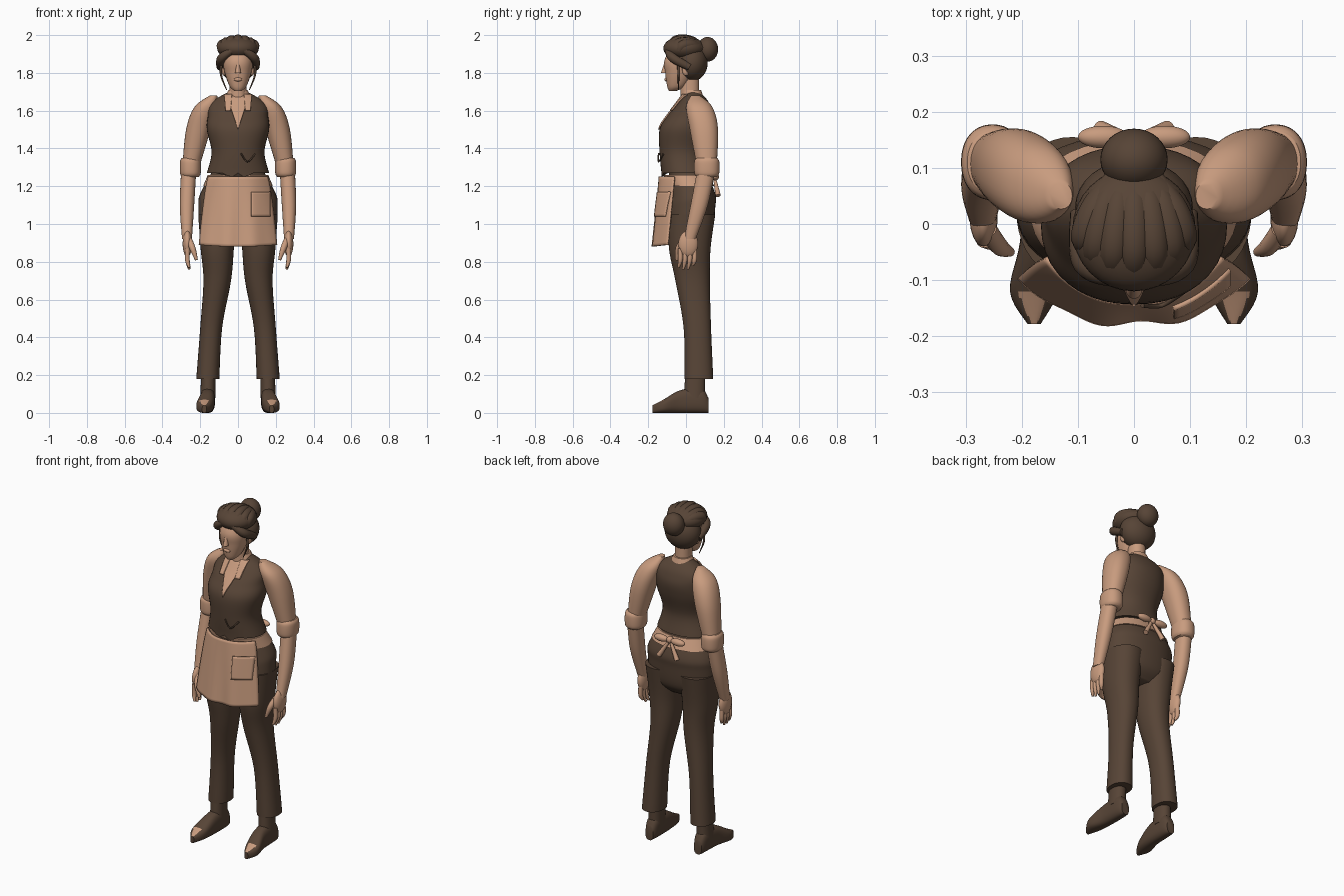
import bpy, bmesh, math
from mathutils import Vector
from mathutils.bvhtree import BVHTree

cube = bpy.data.objects.get("Cube")
if cube:
    bpy.data.objects.remove(cube)


def make_material(name, colour):
    mat = bpy.data.materials.new(name)
    mat.use_nodes = True
    mat.diffuse_color = (*colour, 1)
    mat.node_tree.nodes["Principled BSDF"].inputs["Base Color"].default_value = (*colour, 1)
    return mat


BROWN = make_material("dark brown", (0.095, 0.058, 0.037))
TAN = make_material("warm tan", (0.58, 0.33, 0.21))


def add_object(name, data, mat):
    data.materials.append(mat)
    obj = bpy.data.objects.new(name, data)
    bpy.context.collection.objects.link(obj)
    return obj


def finish(name, mat, bm):
    """Turn a bmesh into a smooth object that keeps its sharp edges."""
    bmesh.ops.recalc_face_normals(bm, faces=bm.faces)
    for face in bm.faces:
        face.smooth = True
    for edge in bm.edges:
        edge.smooth = edge.calc_face_angle(0) < 0.9
    mesh = bpy.data.meshes.new(name)
    bm.to_mesh(mesh)
    bm.free()
    return add_object(name, mesh, mat)


def spline(rows, steps):
    """Smooth interpolation through equally long rows."""
    dense = []
    last = len(rows) - 1
    for i in range(last):
        before, start, end, after = rows[max(i - 1, 0)], rows[i], rows[i + 1], rows[min(i + 2, last)]
        for step in range(steps):
            t = step / steps
            ease = t * t * (3 - 2 * t)
            leave, arrive = t * (1 - t) ** 2 / 2, t * t * (t - 1) / 2
            dense.append([b + (c - b) * ease + (c - a) * leave + (d - b) * arrive
                          for a, b, c, d in zip(before, start, end, after)])
    return dense + [list(rows[-1])]


def grid_faces(bm, rows, closed):
    for low, high in zip(rows, rows[1:]):
        for k in range(len(low) - (not closed)):
            n = (k + 1) % len(low)
            bm.faces.new((low[k], low[n], high[n], high[k]))


def loft(name, mat, rows, place, square=2.2, sides=40, steps=6):
    """Rows hold position along the axis, centre and radius on both cross axes."""
    bm = bmesh.new()
    rings = []
    for along, centre_a, centre_b, radius_a, radius_b in spline(rows, steps):
        ring = []
        for k in range(sides):
            wave = [f(math.tau * k / sides) for f in (math.cos, math.sin)]
            c, s = (math.copysign(abs(w) ** (2 / square), w) for w in wave)
            ring.append(bm.verts.new(place(centre_a + radius_a * c, centre_b + radius_b * s, along)))
        rings.append(ring)
    grid_faces(bm, rings, True)
    bm.faces.new(rings[0])
    bm.faces.new(rings[-1])
    return finish(name, mat, bm)


def body(name, mat, rows):
    """Upright loft on the middle line: height, half width, front, back."""
    full = [(z, 0, (front + back) / 2, width, (back - front) / 2) for z, width, front, back in rows]
    return loft(name, mat, full, lambda x, y, z: (x, y, z))


def limb(name, mat, side, depth, rows):
    """Upright loft on one side: height, centre x, centre y, radius; depth widens it in y."""
    full = [(z, x, y, radius, radius * depth) for z, x, y, radius in rows]
    return loft(name, mat, full, lambda x, y, z: (side * x, y, z))


def sheet(name, mat, shape, columns, rows, thickness):
    """Thin cloth from a function of u and v, both running from zero to one."""
    bm = bmesh.new()
    grid = [[bm.verts.new(shape(i / columns, j / rows)) for i in range(columns + 1)] for j in range(rows + 1)]
    grid_faces(bm, grid, False)
    bmesh.ops.remove_doubles(bm, verts=bm.verts, dist=0.0001)
    obj = finish(name, mat, bm)
    solid = obj.modifiers.new("thickness", "SOLIDIFY")
    solid.thickness, solid.offset = thickness, 0
    return obj


def plate(name, mat, target, x, top, bottom, wide, narrow, gap):
    """Tapered patch pressed onto the front of another part."""
    mesh = target.data
    tree = BVHTree.FromPolygons([v.co for v in mesh.vertices], [p.vertices for p in mesh.polygons])

    def shape(u, v):
        across = x + (2 * u - 1) * (wide + (narrow - wide) * v)
        z = top + (bottom - top) * v
        hit = tree.ray_cast(Vector((across, -1, z)), Vector((0, 1, 0)))[0]
        return (across, (hit.y if hit else 0) - gap, z)

    return sheet(name, mat, shape, 10, 10, 0.009)


def ball(name, mat, centre, radii):
    bm = bmesh.new()
    bmesh.ops.create_uvsphere(bm, u_segments=32, v_segments=20, radius=1)
    bmesh.ops.scale(bm, vec=radii, verts=bm.verts)
    bmesh.ops.translate(bm, vec=centre, verts=bm.verts)
    return finish(name, mat, bm)


def tube(name, mat, side, radius, taper, points):
    """Tapered round strand through a few points."""
    curve = bpy.data.curves.new(name, "CURVE")
    curve.dimensions, curve.bevel_depth, curve.bevel_resolution = "3D", radius, 4
    curve.use_fill_caps = True
    path = curve.splines.new("POLY")
    dense = spline([(*point, scale) for point, scale in zip(points, taper)], 8)
    path.points.add(len(dense) - 1)
    for point, (x, y, z, scale) in zip(path.points, dense):
        point.co, point.radius = (side * x, y, z, 1), scale
    path.use_smooth = True
    return add_object(name, curve, mat)


# Vest with two points along its front hem
vest = body("vest", BROWN, [
    (1.27, 0.165, -0.13, 0.12), (1.38, 0.14, -0.14, 0.1), (1.5, 0.165, -0.14, 0.13),
    (1.57, 0.16, -0.1, 0.14), (1.62, 0.155, -0.06, 0.13), (1.66, 0.12, -0.03, 0.11), (1.7, 0.05, 0, 0.07)])
for vert in vest.data.vertices:
    if vert.co.z < 1.28 and vert.co.y < 0:
        vert.co.z -= max(0, 0.03 - abs(abs(vert.co.x) - 0.04))

# Hips, neck and collar
body("trouser_hips", BROWN, [
    (0.91, 0.14, -0.05, 0.09), (0.97, 0.2, -0.1, 0.14), (1.09, 0.21, -0.1, 0.155),
    (1.16, 0.2, -0.09, 0.155), (1.29, 0.13, -0.09, 0.1)])
body("neck", TAN, [(1.62, 0.06, -0.03, 0.07), (1.68, 0.045, -0.03, 0.07), (1.8, 0.045, -0.03, 0.07)])
body("shirt_collar", TAN, [(1.65, 0.08, -0.03, 0.1), (1.71, 0.05, -0.02, 0.08)])
plate("open_shirt_front", TAN, vest, 0, 1.68, 1.5, 0.06, 0, 0.003)


# Apron with pocket, waistband and bow knot
def apron_shape(u, v):
    s = 2 * u - 1
    fold = 0.006 * v * math.sin(9 * s + 1) * (1 - s * s)
    drape = 0.08 * abs(s) ** 2.5 - 0.14 - 0.035 * v
    return (s * (0.155 + 0.05 * v ** 0.7), drape + fold, 1.25 - v * (0.37 - 0.01 * s * s))


apron = sheet("apron", TAN, apron_shape, 36, 24, 0.009)
plate("apron_pocket", TAN, apron, 0.12, 1.17, 1.04, 0.05, 0.05, 0.01)
body("apron_waistband", TAN, [(1.2, 0.185, -0.1, 0.15), (1.26, 0.16, -0.12, 0.12)])
ball("bow_knot", TAN, (0, 0.15, 1.25), (0.02, 0.02, 0.02))

# Head and face
body("head", TAN, [
    (1.705, 0.02, -0.09, -0.05), (1.73, 0.045, -0.1, 0), (1.8, 0.07, -0.11, 0.05),
    (1.87, 0.078, -0.113, 0.08), (1.96, 0.05, -0.06, 0.05)])
body("nose", TAN, [(1.8, 0.015, -0.133, -0.09), (1.86, 0.008, -0.113, -0.09)])
ball("lips", TAN, (0, -0.105, 1.765), (0.022, 0.01, 0.01))

# Hair swept up into a bun
ball("hair_top", BROWN, (0, -0.01, 1.93), (0.11, 0.11, 0.065))
ball("hair_back", BROWN, (0, 0.03, 1.855), (0.105, 0.085, 0.1))
ball("hair_bun", BROWN, (0, 0.115, 1.925), (0.06, 0.055, 0.065))
for k in range(-3, 4):
    s, c = math.sin(0.4 * k), math.cos(0.4 * k)
    tube("swept_hair_lock", BROWN, 1, 0.029, (0.75, 1, 1, 0.6), [
        (0.09 * s, -0.1 * c, 1.915), (0.09 * s, -0.05 * c, 1.97 - 0.03 * s * s),
        (0.07 * s, 0.03, 1.965 - 0.02 * s * s), (0.03 * s, 0.09, 1.925)])

# Paired parts
for side, label in ((1, "left_"), (-1, "right_")):
    # Side hair, ear and collar flap
    tube(label + "fringe", BROWN, side, 0.024, (0.6, 1, 0.8),
         [(0.015, -0.1, 1.93), (0.085, -0.07, 1.88), (0.095, 0.02, 1.83)])
    tube(label + "loose_strand", BROWN, side, 0.007, (1, 0.8, 0.3),
         [(0.085, -0.04, 1.86), (0.09, -0.04, 1.79), (0.06, -0.04, 1.71)])
    ball(label + "ear", TAN, (side * 0.075, 0, 1.815), (0.012, 0.02, 0.03))
    plate(label + "collar_flap", TAN, vest, side * 0.052, 1.685, 1.6, 0.02, 0.014, 0.009)

    # Sleeve, rolled cuff, forearm and hand
    limb(label + "sleeve", TAN, side, 1.15, [
        (1.68, 0.13, 0.05, 0.02), (1.62, 0.17, 0.07, 0.06), (1.5, 0.21, 0.095, 0.065), (1.3, 0.25, 0.11, 0.045)])
    limb(label + "rolled_cuff", TAN, side, 1.2, [
        (z, 0.252, 0.11, radius) for z, radius in ((1.25, 0.045), (1.27, 0.055), (1.33, 0.055), (1.35, 0.045))])
    limb(label + "forearm", TAN, side, 1.2, [
        (1.3, 0.26, 0.11, 0.04), (1.1, 0.27, 0.07, 0.038), (0.92, 0.27, 0.02, 0.026)])
    ball(label + "palm", TAN, (side * 0.268, 0.012, 0.895), (0.025, 0.052, 0.07))
    for k, drop in enumerate((0.02, 0.01, 0.01, 0.03)):
        y = 0.025 * k - 0.03
        tube(label + "finger", TAN, side, 0.0125, (1, 1, 0.5),
             [(0.267, y, 0.87), (0.268, y, 0.81), (0.258, y - 0.01, 0.75 + drop)])
    tube(label + "thumb", TAN, side, 0.016, (1, 1, 0.5),
         [(0.26, -0.01, 0.92), (0.24, -0.04, 0.87), (0.22, -0.05, 0.81)])

    # Trouser leg
    limb(label + "trouser_leg", BROWN, side, 1.25, [
        (1.05, 0.11, 0.03, 0.1), (0.87, 0.11, 0.02, 0.088), (0.7, 0.11, 0.035, 0.073),
        (0.45, 0.142, 0.06, 0.058), (0.18, 0.16, 0.068, 0.061)])

    # Boot with a worn toe
    limb(label + "boot_shaft", BROWN, side, 1.4, [(0.25, 0.156, 0.05, 0.037), (0.08, 0.16, 0.045, 0.04)])
    foot = loft(label + "boot_foot", BROWN, [
        (y, x, height / 2, width, height / 2) for y, x, width, height in (
            (0.118, 0.16, 0.025, 0.08), (0.08, 0.16, 0.037, 0.13), (-0.03, 0.163, 0.04, 0.12),
            (-0.12, 0.178, 0.043, 0.07), (-0.178, 0.178, 0.012, 0.04))],
        lambda x, z, y: (side * x, y, z), square=2.6)
    foot.data.materials.append(TAN)
    for face in foot.data.polygons:
        face.material_index = int(face.center.y < -0.125 and face.normal.z > 0.8)

    # Bow loop and hanging tail
    ball(label + "bow_loop", TAN, (side * 0.055, 0.155, 1.25), (0.045, 0.02, 0.02))
    tube(label + "bow_tail", TAN, side, 0.012, (0.6, 1.2), [(0, 0.15, 1.25), (0.06, 0.17, 1.15)])

# Watch chain on the vest
tube("watch_chain", BROWN, 1, 0.004, (1, 1, 1), [(0.015, -0.145, 1.375), (0.05, -0.145, 1.33), (0.09, -0.12, 1.37)])
